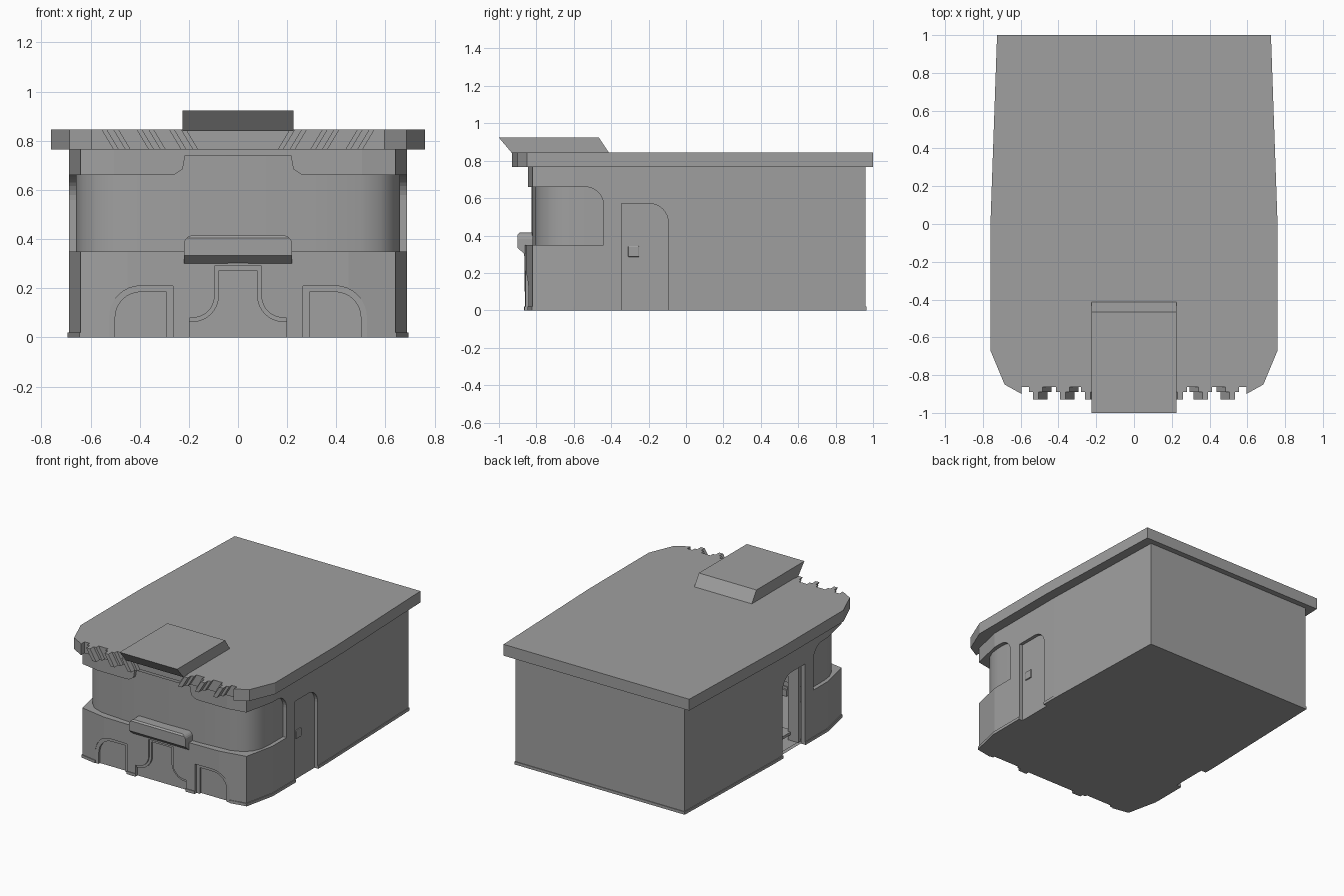
import bpy, bmesh, math

if "Cube" in bpy.data.objects:
    bpy.data.objects.remove(bpy.data.objects["Cube"])

grey = bpy.data.materials.new("plain_grey")
grey.use_nodes = True
COLOUR = (0.35, 0.35, 0.35, 1)
grey.diffuse_color = COLOUR
grey.node_tree.nodes["Principled BSDF"].inputs["Base Color"].default_value = COLOUR


def prism(name, pts, axis, lo, hi):
    """Extrude a 2D outline along x (y,z points), y (x,z points) or z (x,y points)."""
    place = {"x": lambda p, h: (h, p[0], p[1]),
             "y": lambda p, h: (p[0], h, p[1]),
             "z": lambda p, h: (p[0], p[1], h)}[axis]
    bm = bmesh.new()
    rings = [[bm.verts.new(place(p, h)) for p in pts] for h in (lo, hi)]
    for ring in rings:
        bm.faces.new(ring)
    n = len(pts)
    for i in range(n):
        j = (i + 1) % n
        bm.faces.new((rings[0][i], rings[0][j], rings[1][j], rings[1][i]))
    bmesh.ops.recalc_face_normals(bm, faces=bm.faces)
    mesh = bpy.data.meshes.new(name)
    bm.to_mesh(mesh)
    bm.free()
    mesh.materials.append(grey)
    ob = bpy.data.objects.new(name, mesh)
    bpy.context.collection.objects.link(ob)
    return ob


def box(name, x, y, z):
    return prism(name, [(x[0], y[0]), (x[1], y[0]), (x[1], y[1]), (x[0], y[1])], "z", *z)


def arc(cx, cy, r, start, end, steps=8):
    angles = [math.radians(start + (end - start) * i / steps) for i in range(steps + 1)]
    return [(cx + r * math.cos(a), cy + r * math.sin(a)) for a in angles]


def mirrored(half):
    """Complete a right-hand outline with its left-hand copy."""
    return half + [(-x, y) for x, y in reversed(half) if x != 0]


def flip(pts, s):
    return [(s * x, z) for x, z in pts]


def cut(ob, cutters):
    bpy.context.view_layer.objects.active = ob
    for c in cutters:
        m = ob.modifiers.new("cut", "BOOLEAN")
        m.object, m.operation, m.solver = c, "DIFFERENCE", "EXACT"
        bpy.ops.object.modifier_apply(modifier=m.name)


def drop_faces(ob, rule):
    bm = bmesh.new()
    bm.from_mesh(ob.data)
    bmesh.ops.delete(bm, geom=[f for f in bm.faces if rule(f)], context="FACES")
    bm.to_mesh(ob.data)
    bm.free()


def smooth(ob, angle=35):
    bpy.ops.object.select_all(action="DESELECT")
    ob.select_set(True)
    bpy.context.view_layer.objects.active = ob
    bpy.ops.object.shade_smooth_by_angle(angle=math.radians(angle))


# Body and base skirt
outline = mirrored([(0.66, 0.96), (0.688, 0), (0.688, -0.6), (0.64, -0.82), (0.45, -0.855), (0, -0.865)])
body = prism("body", outline, "z", 0.004, 0.78)
skirt = prism("base_skirt", [(x * 1.008, y * 1.005) for x, y in outline], "z", 0, 0.02)

# Side door recess: square front top corner, round rear top corner
door = [(-0.345, -0.1), (-0.095, -0.1)] + arc(-0.195, 0.47, 0.1, 0, 90) + [(-0.345, 0.57)]
door_cut = prism("door_cutter", door, "x", 0.665, 0.9)
doorway_cut = prism("doorway_cutter", door, "x", -0.9, -0.655)
low_cutters = [door_cut, doorway_cut]

# Front lamp arches, each stepped in twice
for s in (-1, 1):
    for inset, y in ((0, -0.84), (0.025, -0.825)):
        x0, x1, top, r = 0.265 + inset, 0.525 - inset, 0.21 - inset, 0.13 - inset
        arch = [(x0, -0.1), (x1, -0.1)] + arc(x1 - r, top - r, r, 0, 90) + [(x0, top)]
        low_cutters.append(prism("lamp_cutter", flip(arch, s), "y", -1.1, y))

# Flared centre panel, stepped in twice
for inset, y in ((0, -0.853), (0.017, -0.84)):
    flare = [(0.197, -0.1), (0.197, 0.08 - inset)]
    flare += arc(0.185, 0.17, 0.09 + inset, 270, 180)
    flare += [(0.095 - inset, 0.29 - inset)]
    low_cutters.append(prism("panel_cutter", mirrored(flare), "y", -1.1, y))

# Wraparound window opening, centre notch and upper band setback
band = [(-1.1, 0.35), (-0.44, 0.35)] + arc(-0.54, 0.56, 0.1, 0, 90) + [(-1.1, 0.66)]
band_cut = prism("window_cutter", band, "x", -1, 1)
notch = [(0.3, 0.6), (0.3, 0.658), (0.26, 0.662), (0.225, 0.685), (0.215, 0.74)]
notch_cut = prism("notch_cutter", mirrored(notch), "y", -1.1, -0.8)
setback = box("setback_cutter", (-1, 1), (-1.1, -0.845), (0.5, 0.9))
high_cutters = [setback, band_cut, notch_cut]

cut(body, low_cutters + high_cutters)
cut(skirt, low_cutters)
for c in low_cutters + high_cutters:
    bpy.data.objects.remove(c)

# Open the doorway on one side into the hollow shell
drop_faces(body, lambda f: abs(f.calc_center_median().x + 0.655) < 0.002 and f.normal.x < -0.9
           and -0.35 < f.calc_center_median().y < -0.09)
drop_faces(skirt, lambda f: abs(f.calc_center_median().x + 0.655) < 0.002 and f.normal.x < -0.9
           and -0.35 < f.calc_center_median().y < -0.09)

# Curved window glass set into the opening
glass = [(0.66, -0.43), (0.66, -0.6), (0.652, -0.67), (0.625, -0.73), (0.58, -0.775),
         (0.5, -0.805), (0.3, -0.82), (0, -0.827)]
windscreen = prism("windscreen", mirrored(glass), "z", 0.34, 0.755)
drop_faces(windscreen, lambda f: f.normal.y > 0.9 or abs(f.normal.z) > 0.9)
smooth(windscreen)

# Nose ledge above the centre panel
ledge = [(-0.8, 0.30), (-0.862, 0.30), (-0.9, 0.333), (-0.9, 0.405), (-0.89, 0.415), (-0.8, 0.415)]
nose = prism("nose_ledge", ledge, "x", -0.22, 0.22)
corners = [(0.22, 0.25), (0.22, 0.38)] + arc(0.185, 0.38, 0.035, 0, 90, 5)
corner_shape = prism("ledge_rounder", mirrored(corners), "y", -1, -0.7)
m = nose.modifiers.new("round", "BOOLEAN")
m.object, m.operation = corner_shape, "INTERSECT"
bpy.context.view_layer.objects.active = nose
bpy.ops.object.modifier_apply(modifier=m.name)
bpy.data.objects.remove(corner_shape)

# Door handle plate with bevelled edges
handle = box("door_handle", (0.66, 0.674), (-0.31, -0.25), (0.285, 0.345))
bevel = handle.modifiers.new("bevel", "BEVEL")
bevel.width, bevel.segments = 0.006, 2

# Folded door leaf and entry steps inside the doorway
box("folded_door", (-0.66, -0.58), (-0.335, -0.31), (0.02, 0.55))
for i in range(2):
    box("entry_step", (-0.6 + 0.12 * i, -0.46 + 0.12 * i), (-0.34, -0.1), (0.06 + 0.1 * i, 0.08 + 0.1 * i))

# Roof slab
ROOF = (0.765, 0.845)
roof = mirrored([(0.725, 1), (0.76, 0), (0.76, -0.67), (0.685, -0.85), (0.6, -0.862), (0, -0.862)])
prism("roof", roof, "z", *ROOF)

# Leaning fins along the front roof edge, each with a wider foot
for s in (-1, 1):
    for x in (0.23, 0.362, 0.505):
        for grow, y in ((0, -0.93), (0.02, -0.89)):
            a, b = x - grow, x + 0.03 + grow
            fin = [(a, ROOF[1]), (b, ROOF[1]), (b - 0.048, ROOF[0]), (a - 0.048, ROOF[0])]
            prism("roof_fin", flip(fin, s), "y", y, -0.85)
    wedge = [(0.685, -0.85), (0.595, -0.9), (0.595, -0.85)]
    prism("roof_corner_fin", flip(wedge, s), "z", *ROOF)

# Slanted sign box on the roof
sign = [(-0.93, 0.84), (-0.41, 0.84), (-0.465, 0.923), (-1, 0.923)]
prism("roof_box", sign, "x", -0.225, 0.225)
